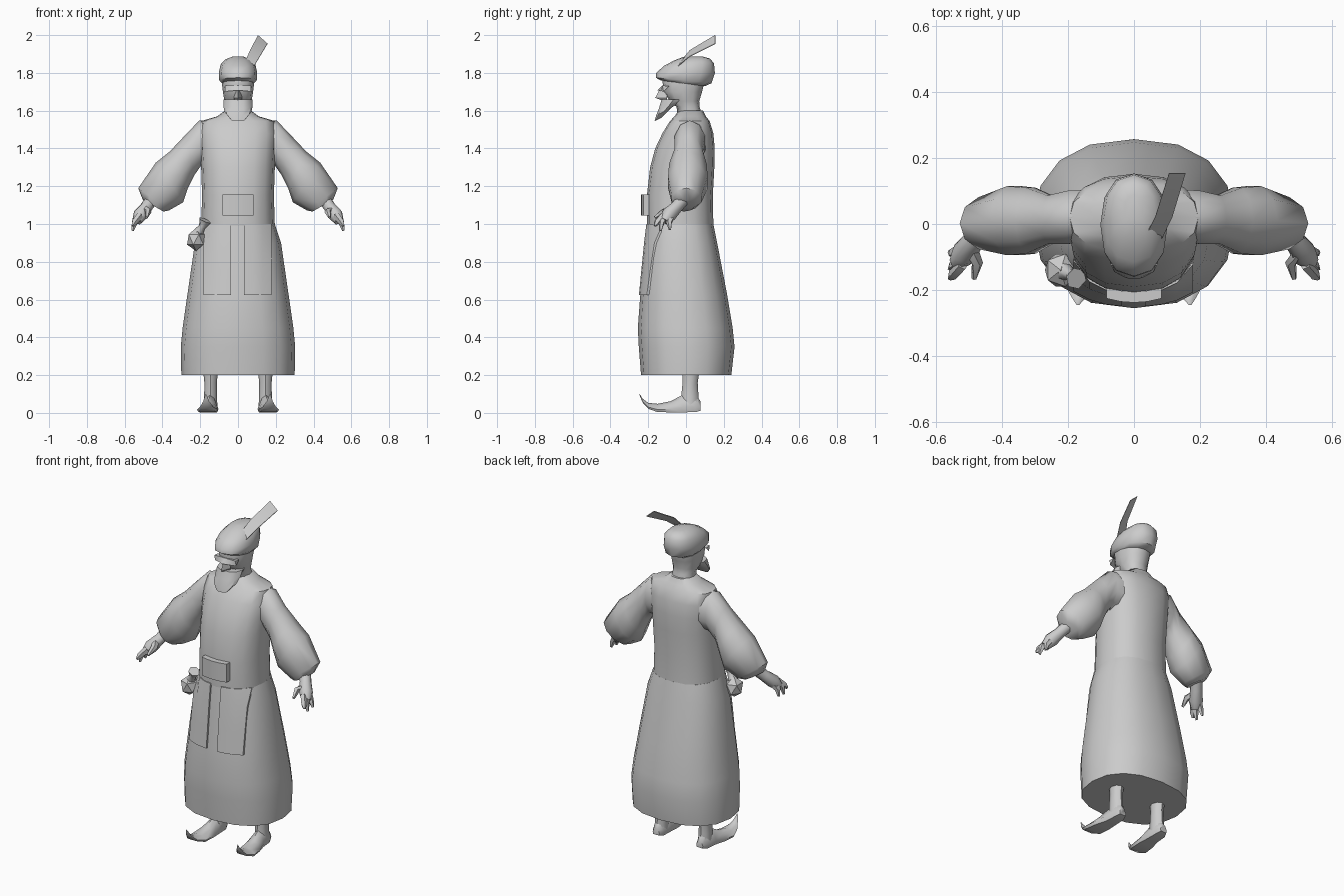
import bpy, bmesh, math
from mathutils import Vector

grey = bpy.data.materials.new("plain grey")
grey.diffuse_color = (0.6, 0.6, 0.6, 1)


def finish(name, bm, angle=45):
    bmesh.ops.recalc_face_normals(bm, faces=bm.faces)
    me = bpy.data.meshes.new(name)
    bm.to_mesh(me)
    bm.free()
    me.materials.append(grey)
    ob = bpy.data.objects.new(name, me)
    bpy.context.collection.objects.link(ob)
    bpy.ops.object.select_all(action='DESELECT')
    ob.select_set(True)
    bpy.context.view_layer.objects.active = ob
    bpy.ops.object.shade_smooth_by_angle(angle=math.radians(angle))
    return ob


def loft(name, rings, angle=45):
    """Skin a list of point rings and cap both ends."""
    bm = bmesh.new()
    vs = [[bm.verts.new(p) for p in r] for r in rings]
    n = len(vs[0])
    for a, b in zip(vs, vs[1:]):
        for i in range(n):
            bm.faces.new((a[i], a[(i + 1) % n], b[(i + 1) % n], b[i]))
    bm.faces.new(vs[0][::-1])
    bm.faces.new(vs[-1])
    return finish(name, bm, angle)


def level(z, rx, y0, y1, n=16, e=1.0, tilt=0.0, cx=0.0):
    """Horizontal oval from y0 (front) to y1 (back)."""
    out = []
    for i in range(n):
        t = 2 * math.pi * i / n
        c, s = math.cos(t), math.sin(t)
        x = math.copysign(abs(c) ** e, c) * rx
        y = math.copysign(abs(s) ** e, s) * (y1 - y0) / 2
        out.append((cx + x, (y0 + y1) / 2 + y, z + tilt * y))
    return out


def tube(name, path, n=6, side=1):
    """Round tube along (x, y, z, radius) points."""
    pts = [Vector((p[0] * side, p[1], p[2])) for p in path]
    rings = []
    for i, p in enumerate(pts):
        d = (pts[min(i + 1, len(pts) - 1)] - pts[max(i - 1, 0)]).normalized()
        u = d.cross(Vector((0.3, 0.9, 0.2))).normalized()
        v = d.cross(u)
        rings.append([p + path[i][3] * (u * math.cos(2 * math.pi * k / n) +
                                        v * math.sin(2 * math.pi * k / n)) for k in range(n)])
    return loft(name, rings, 60)


def sheet(name, grid, thick):
    """Curved plate with thickness from a grid of points, grown towards the front."""
    bm = bmesh.new()
    rings = []
    for row in grid:
        front = [(x, y - thick, z) for x, y, z in row]
        rings.append([bm.verts.new(p) for p in list(row) + front[::-1]])
    n = len(rings[0])
    for a, b in zip(rings, rings[1:]):
        for i in range(n):
            bm.faces.new((a[i], a[(i + 1) % n], b[(i + 1) % n], b[i]))
    for r in (rings[0], rings[-1]):
        for i in range(n // 2 - 1):
            bm.faces.new((r[i], r[i + 1], r[n - 2 - i], r[n - 1 - i]))
    return finish(name, bm, 40)


# skirt: z, half width, front y, back y
skirt = [(0.20, 0.30, -0.238, 0.24), (0.35, 0.303, -0.25, 0.257), (0.45, 0.293, -0.255, 0.247),
         (0.625, 0.268, -0.242, 0.218), (0.9, 0.228, -0.215, 0.165), (1.0, 0.195, -0.203, 0.145)]
loft("robe_skirt", [level(*s, e=0.85) for s in skirt])

# upper robe up to the neck
torso = [(0.99, 0.195, -0.207, 0.145), (1.15, 0.19, -0.207, 0.142), (1.3, 0.195, -0.19, 0.15),
         (1.4, 0.2, -0.163, 0.152), (1.48, 0.205, -0.125, 0.145), (1.545, 0.195, -0.085, 0.125),
         (1.57, 0.11, -0.06, 0.105), (1.60, 0.07, -0.04, 0.09)]
loft("robe_torso", [level(*s, e=0.85) for s in torso])


def skirt_front(x, z):
    """Front y of the skirt at a given x and height."""
    for a, b in zip(skirt, skirt[1:]):
        if a[0] <= z <= b[0]:
            t = (z - a[0]) / (b[0] - a[0])
            rx, y0, y1 = (a[k] + t * (b[k] - a[k]) for k in (1, 2, 3))
            q = max(0.0, 1 - (abs(x) / rx) ** (2 / 0.85)) ** 0.425
            return (y0 + y1) / 2 - q * (y1 - y0) / 2


# two hanging front panels and the buckle
for name, x0, x1 in (("right_panel", -0.183, -0.037), ("left_panel", 0.033, 0.178)):
    sheet(name, [[(x, skirt_front(x, z) + 0.006, z) for x in
                  [x0 + (x1 - x0) * k / 3 for k in range(4)]]
                 for z in (0.625, 0.76, 0.9, 1.0)], 0.014)
sheet("belt_buckle", [[(x, -0.205 + 1.8 * x * x, z) for x in (-0.083, -0.04, 0, 0.04, 0.083)]
                      for z in (1.045, 1.155)], 0.033)

# sleeves: upper x z, lower x z, front y, back y
sleeve = [(0.12, 1.55, 0.13, 1.31, -0.05, 0.11), (0.205, 1.548, 0.195, 1.31, -0.065, 0.105),
          (0.28, 1.47, 0.23, 1.26, -0.065, 0.09), (0.36, 1.385, 0.265, 1.19, -0.095, 0.115),
          (0.435, 1.325, 0.29, 1.115, -0.10, 0.12), (0.528, 1.19, 0.365, 1.072, -0.08, 0.085),
          (0.505, 1.13, 0.395, 1.066, -0.065, 0.045)]
for side, tag in ((1, "left"), (-1, "right")):
    rings = []
    for ux, uz, lx, lz, y0, y1 in sleeve:
        ring = []
        for k in range(10):
            t = 2 * math.pi * k / 10
            c, s = math.cos(t), math.sin(t)
            ring.append((side * ((ux + lx) / 2 + c * (ux - lx) / 2),
                         (y0 + y1) / 2 + s * (y1 - y0) / 2,
                         (uz + lz) / 2 + c * (uz - lz) / 2))
        rings.append(ring)
    loft(tag + "_sleeve", rings, 50)

    # hand: palm, thumb and fingers
    tube(tag + "_palm", [(0.45, -0.01, 1.14, 0.036), (0.485, -0.05, 1.09, 0.033),
                         (0.515, -0.09, 1.05, 0.04), (0.535, -0.115, 1.015, 0.026)], 8, side)
    tube(tag + "_thumb", [(0.495, -0.07, 1.08, 0.022), (0.475, -0.12, 1.065, 0.018),
                          (0.485, -0.165, 1.035, 0.008)], 5, side)
    for j, (ty, tz) in enumerate(((-0.165, 0.99), (-0.135, 0.965), (-0.085, 0.97))):
        my = -0.095 + (ty + 0.12) * 0.6
        tube(f"{tag}_finger_{j + 1}", [(0.52, my, 1.045, 0.019), (0.547, (my + ty) / 2 - 0.01, 1.01, 0.017),
                                       (0.558, ty, tz, 0.007)], 5, side)

    # leg and curled slipper
    loft(tag + "_leg", [level(z, r, y0, y1, 8, cx=side * 0.145) for z, r, y0, y1 in
                        ((0.03, 0.036, -0.03, 0.073), (0.09, 0.034, -0.025, 0.066),
                         (0.16, 0.033, -0.018, 0.062), (0.25, 0.042, -0.02, 0.075))], 50)
    # slipper sections: x, y, half width, sole z, top z
    foot = [(0.145, 0.078, 0.022, 0.012, 0.06), (0.146, 0.05, 0.036, 0.004, 0.10),
            (0.148, -0.02, 0.04, 0.003, 0.095), (0.155, -0.08, 0.052, 0.003, 0.062),
            (0.162, -0.15, 0.055, 0.004, 0.048), (0.166, -0.20, 0.035, 0.022, 0.053),
            (0.168, -0.23, 0.016, 0.055, 0.075), (0.17, -0.245, 0.004, 0.092, 0.10)]
    loft(tag + "_slipper", [[(side * (x + w * a), y, z0 + (z1 - z0) * b) for a, b in
                             ((-0.85, 0), (0.85, 0), (1, 0.3), (0.55, 0.8), (0, 1), (-0.55, 0.8), (-1, 0.3))]
                            for x, y, w, z0, z1 in foot], 50)

# head and neck
loft("head", [level(*h, n=12, e=0.85) for h in
              ((1.54, 0.075, -0.04, 0.095), (1.62, 0.062, -0.05, 0.072), (1.65, 0.072, -0.085, 0.07),
               (1.70, 0.08, -0.118, 0.085), (1.76, 0.087, -0.125, 0.10), (1.80, 0.08, -0.11, 0.10))], 50)

# cap with a bulging back and a brim over the eyes
loft("cap", [level(*h, n=12, e=0.9, tilt=t) for h, t in
             (((1.745, 0.085, -0.135, 0.10), -0.13), ((1.76, 0.099, -0.16, 0.135), -0.1),
              ((1.80, 0.102, -0.158, 0.153), 0), ((1.845, 0.092, -0.115, 0.148), 0.05),
              ((1.872, 0.066, -0.06, 0.125), 0.05), ((1.886, 0.03, -0.01, 0.09), 0))], 45)

# brow, nose and beard
loft("brow", [[(x, -0.09, 1.73), (x, -0.15 + 0.45 * abs(x), 1.708 - 0.1 * abs(x)),
               (x, -0.125, 1.733)] for x in (-0.07, -0.035, 0, 0.035, 0.07)], 30)
loft("nose", [[(-w, -0.10, z), (0, y, z), (w, -0.10, z)] for z, w, y in
              ((1.655, 0.022, -0.13), (1.668, 0.022, -0.163), (1.715, 0.012, -0.138))], 30)
loft("beard", [level(*h, n=10, e=0.85, tilt=t) for h, t in
               (((1.555, 0.04, -0.167, -0.125), 0.5), ((1.595, 0.072, -0.16, -0.075), 0.5),
                ((1.63, 0.078, -0.145, -0.03), 0.3), ((1.66, 0.077, -0.132, 0.0), 0.0))], 45)

# feather on the cap
bm = bmesh.new()
rows = []
for c, h in (((0.05, -0.06, 1.825), (0.025, -0.004, -0.004)), ((0.09, 0.02, 1.905), (0.026, 0, -0.016)),
             ((0.131, 0.153, 1.978), (0.025, 0, -0.022))):
    c, h = Vector(c), Vector(h)
    d = Vector((0, 0.002, -0.003))
    rows.append([bm.verts.new(p) for p in (c - h, c + h, c + h + d, c - h + d)])
for a, b in zip(rows, rows[1:]):
    for i in range(4):
        bm.faces.new((a[i], a[(i + 1) % 4], b[(i + 1) % 4], b[i]))
bm.faces.new(rows[0])
bm.faces.new(rows[-1])
finish("feather", bm, 40)

# belt pouch with its tied neck
bm = bmesh.new()
bmesh.ops.create_icosphere(bm, subdivisions=1, radius=0.058)
for v in bm.verts:
    v.co = Vector((v.co.x * 0.92, v.co.y, v.co.z * 1.05)) + Vector((-0.222, -0.14, 0.918))
finish("pouch", bm, 30)
tube("pouch_neck", [(-0.21, -0.145, 0.955, 0.028), (-0.19, -0.155, 0.985, 0.018),
                    (-0.175, -0.165, 1.02, 0.034)], 6)
